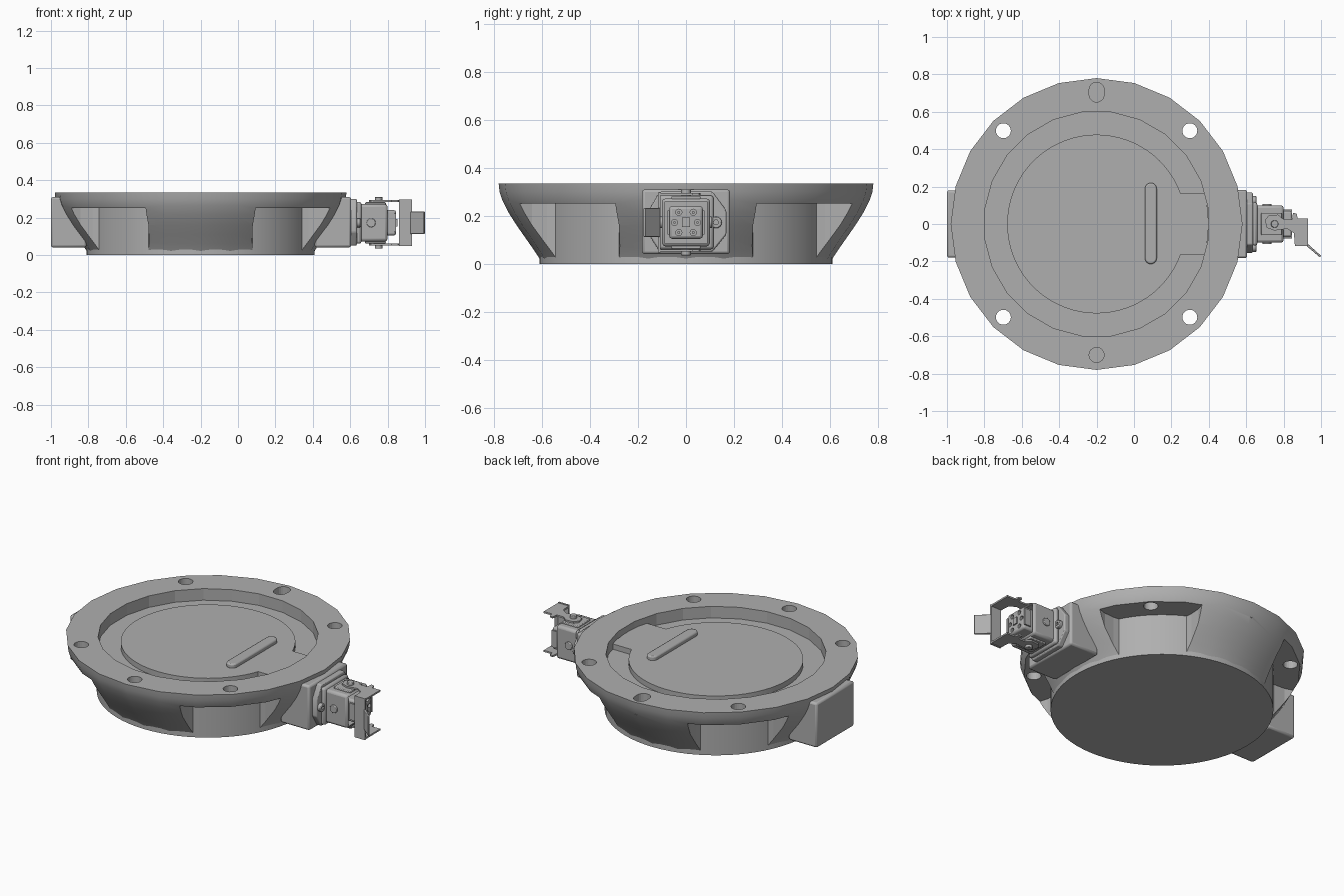
import bpy, bmesh
from math import sin, cos, pi, radians

if "Cube" in bpy.data.objects:
    bpy.data.objects.remove(bpy.data.objects["Cube"])

GREY = bpy.data.materials.new("cast grey")
GREY.use_nodes = True
GREY.diffuse_color = (0.43, 0.43, 0.43, 1)
GREY.node_tree.nodes["Principled BSDF"].inputs["Base Color"].default_value = (0.43, 0.43, 0.43, 1)
CX = -0.2    # centre of the round body


def finish(name, bm):
    bmesh.ops.recalc_face_normals(bm, faces=bm.faces)
    me = bpy.data.meshes.new(name)
    bm.to_mesh(me)
    bm.free()
    me.materials.append(GREY)
    ob = bpy.data.objects.new(name, me)
    bpy.context.collection.objects.link(ob)
    return ob


def prism(name, pts, lo, hi, axis="z", bevel=0):
    """Extrude a closed outline along an axis; outline is (x,y), (y,z) or (x,z)."""
    place = {"z": lambda a, b, t: (a, b, t),
             "x": lambda a, b, t: (t, a, b),
             "y": lambda a, b, t: (a, t, b)}[axis]
    bm = bmesh.new()
    rings = [[bm.verts.new(place(a, b, t)) for a, b in pts] for t in (lo, hi)]
    bm.faces.new(rings[0])
    bm.faces.new(rings[1])
    n = len(pts)
    for i in range(n):
        j = (i + 1) % n
        bm.faces.new((rings[0][i], rings[0][j], rings[1][j], rings[1][i]))
    ob = finish(name, bm)
    if bevel:
        m = ob.modifiers.new("soft edges", "BEVEL")
        m.width, m.segments, m.limit_method = bevel, 2, "ANGLE"
    return ob


def circle(x, y, r, n=24, turn=0.0):
    return [(x + r * cos(2 * pi * i / n + turn), y + r * sin(2 * pi * i / n + turn)) for i in range(n)]


def rect(x0, x1, y0, y1):
    return [(x0, y0), (x1, y0), (x1, y1), (x0, y1)]


def slot(x, y, r, half):
    """Rounded slot running along the second coordinate."""
    arc = [(r * cos(pi * i / 10), r * sin(pi * i / 10)) for i in range(11)]
    return [(x + a, y + half + b) for a, b in arc] + [(x - a, y - half - b) for a, b in arc]


def cut(ob, cutter):
    m = ob.modifiers.new("cut", "BOOLEAN")
    m.operation, m.object, m.solver = "DIFFERENCE", cutter, "EXACT"
    cutter.hide_render = True
    cutter.hide_set(True)


# Flared body with the mounting flange
profile = [(0.6, 0.004), (0.612, 0.025), (0.635, 0.06), (0.67, 0.11), (0.705, 0.16),
           (0.74, 0.215), (0.765, 0.265), (0.776, 0.3), (0.78, 0.335)]
bm = bmesh.new()
rings = [[bm.verts.new((x, y, z)) for x, y in circle(CX, 0, r)] for r, z in profile]
bm.faces.new(rings[0])
bm.faces.new(rings[-1])
for lower, upper in zip(rings, rings[1:]):
    for i in range(24):
        j = (i + 1) % 24
        bm.faces.new((lower[i], lower[j], upper[j], upper[i]))
body = finish("flanged_body", bm)
cut(body, prism("recess_cutter", circle(CX, 0, 0.603, 24, pi / 24), 0.265, 0.5))

# Four pockets under the flange, each with a bolt hole
for k in range(4):
    mid = pi / 4 + k * pi / 2
    inner = [(0.595, a) for a in range(-17, 18, 2)]
    outline = inner + [(0.64, 19.5), (0.7, 21.5), (0.9, 23), (1.0, 0), (0.9, -23), (0.7, -21.5), (0.64, -19.5)]
    pts = [(CX + r * cos(mid + radians(a)), r * sin(mid + radians(a))) for r, a in outline]
    cut(body, prism("pocket_cutter", pts, -0.1, 0.25))
    cut(body, prism("bolt_hole_cutter", circle(CX + 0.705 * cos(mid), 0.705 * sin(mid), 0.04), 0.2, 0.5))

# Blind locating holes, one round and one slotted
cut(body, prism("round_hole_cutter", circle(CX, -0.7, 0.04), 0.25, 0.5))
cut(body, prism("slot_hole_cutter", slot(CX, 0.705, 0.04, 0.013), 0.25, 0.5))

# Drum, lid and handle bar
prism("base_drum", circle(CX, 0, 0.61, 72), 0, 0.25)
lid = [(CX + 0.478 * cos(radians(a)), 0.478 * sin(radians(a))) for a in range(20, 341, 5)]
lid += [(0.25, -0.163), (0.385, -0.163), (0.4, 0), (0.385, 0.163), (0.25, 0.163)]
prism("raised_lid", lid, 0.255, 0.297)
prism("handle_bar", slot(0.09, 0.003, 0.032, 0.185), 0.29, 0.322, bevel=0.008)

# Side blocks
prism("right_block", rect(-0.93 - 0.07, -0.81, -0.18, 0.18), 0.04, 0.31, bevel=0.012)
prism("left_block", rect(0.41, 0.605, -0.183, 0.183), 0.04, 0.31, bevel=0.012)

# Connector flange plate with screws
CZ = 0.172
plate = [(-0.155, CZ - 0.05), (-0.11, 0.05), (0.11, 0.05), (0.168, CZ - 0.05),
         (0.168, CZ + 0.05), (0.11, 0.3), (-0.11, 0.3), (-0.155, CZ + 0.05)]
prism("connector_flange", plate, 0.595, 0.635, "x", 0.006)
for y in (-0.125, 0.125):
    screw = prism("flange_screw", circle(y, CZ, 0.024, 16), 0.63, 0.655, "x", 0.004)
    cut(screw, prism("screw_socket_cutter", circle(y, CZ, 0.011, 6), 0.645, 0.7, "x"))

# Hollow connector housing
prism("housing_collar", rect(-0.115, 0.115, CZ - 0.112, CZ + 0.112), 0.63, 0.66, "x", 0.012)
housing = prism("connector_housing", rect(-0.1, 0.1, CZ - 0.1, CZ + 0.1), 0.64, 0.8, "x", 0.015)
cut(housing, prism("housing_cutter", rect(-0.088, 0.088, CZ - 0.088, CZ + 0.088), 0.69, 0.9, "x"))

# Contact insert with pin sockets
insert = prism("contact_insert", rect(-0.07, 0.07, CZ - 0.068, CZ + 0.068), 0.68, 0.845, "x", 0.012)
for y, dz in ((-0.03, 0.042), (0.03, 0.042), (-0.048, 0), (0.048, 0), (-0.03, -0.042), (0.03, -0.042)):
    cut(insert, prism("pin_cutter", circle(y, CZ + dz, 0.013, 12), 0.8, 0.9, "x"))
    prism("contact_pin", circle(y, CZ + dz, 0.006, 8), 0.79, 0.835, "x")
prism("insert_key", rect(-0.016, 0.016, CZ - 0.02, CZ + 0.02), 0.84, 0.853, "x")

# Screws and ribs on the housing sides
for s in (-1, 1):
    lo, hi = sorted((s * 0.095, s * 0.108))
    prism("side_screw", circle(0.712, CZ, 0.024, 16), lo, hi, "y", 0.003)
    lo, hi = sorted((s * 0.068, s * 0.078))
    prism("insert_rib", rect(0.8, 0.845, CZ - 0.05, CZ + 0.05), lo, hi, "y")

# Locking lever: two arms, pivots, cross plate and thumb tab
arm = [(0.70, 0.02), (0.72, 0.045), (0.77, 0.05), (0.80, 0.025), (0.845, 0.025), (0.85, 0.06),
       (0.87, 0.055), (0.875, 0.03), (0.93, 0.03), (0.93, -0.115), (0.86, -0.115),
       (0.855, -0.05), (0.82, -0.025), (0.75, -0.035), (0.71, -0.02)]
for s in (-1, 1):
    lo, hi = sorted((CZ + s * 0.112, CZ + s * 0.122))
    prism("lever_arm", arm, lo, hi)
    lo, hi = sorted((CZ + s * 0.095, CZ + s * 0.138))
    prism("lever_pivot", circle(0.752, 0, 0.02, 16), lo, hi, bevel=0.003)
    lo, hi = sorted((CZ + s * 0.095, CZ + s * 0.11))
    prism("latch_rail", rect(0.68, 0.79, -0.06, 0.06), lo, hi, bevel=0.004)
prism("lever_cross_plate", rect(0.86, 0.93, CZ - 0.125, CZ + 0.125), -0.117, -0.107, "y")
prism("thumb_tab", [(0.922, -0.107), (0.93, -0.107), (1.0, -0.17), (0.994, -0.178), (0.922, -0.117)],
      CZ - 0.06, CZ + 0.06, bevel=0.003)

# Smooth shading with crisp edges
for ob in bpy.context.view_layer.objects:
    ob.select_set(False)
for ob in bpy.context.view_layer.objects:
    if ob.type == "MESH" and not ob.hide_render:
        ob.select_set(True)
        bpy.context.view_layer.objects.active = ob
bpy.ops.object.shade_smooth_by_angle(angle=radians(30))
